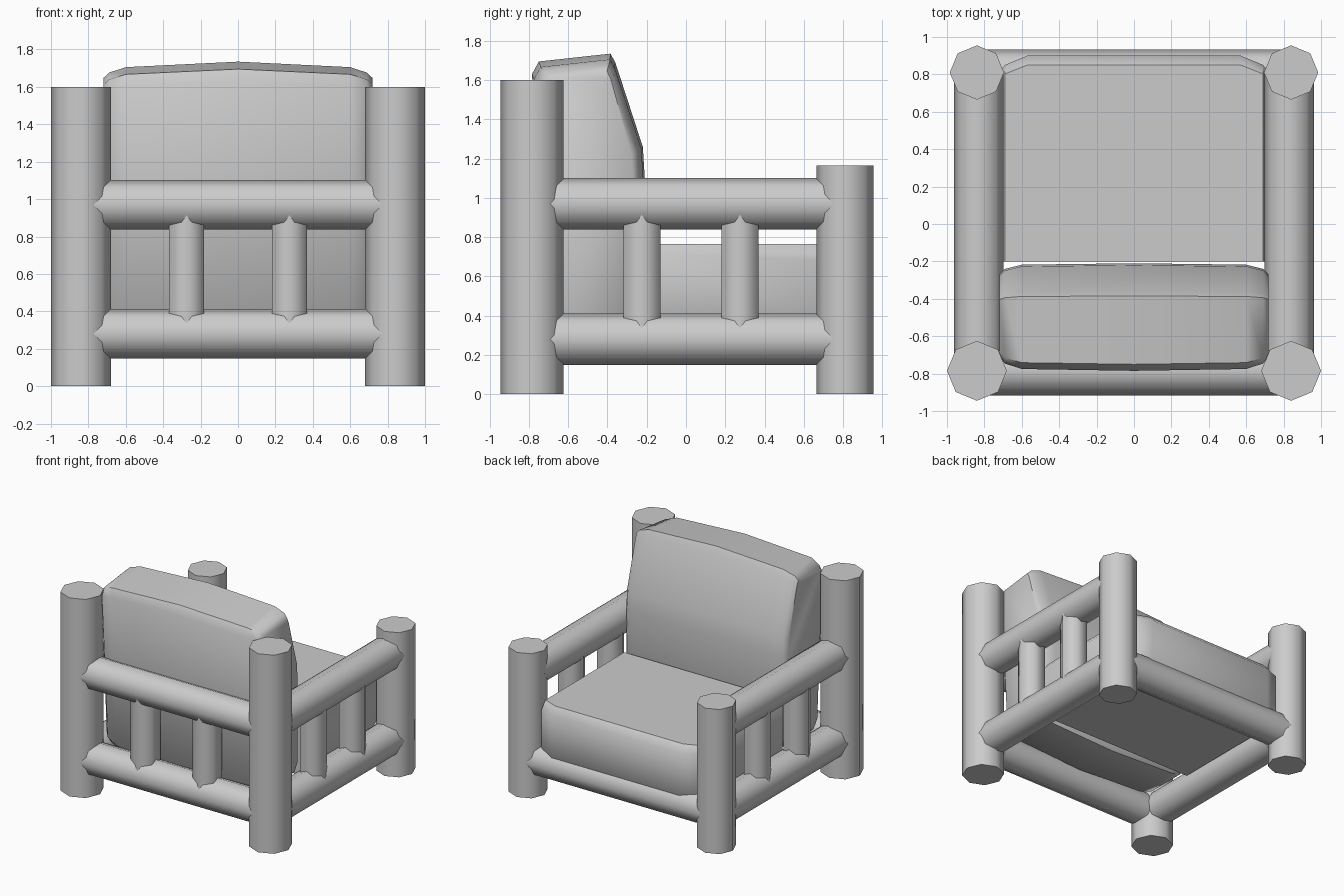
import bpy, bmesh, math
from mathutils import Matrix, Vector

cube = bpy.data.objects.get("Cube")
if cube:
    bpy.data.objects.remove(cube, do_unlink=True)

grey = bpy.data.materials.new("plain_grey")
grey.use_nodes = True
grey.diffuse_color = (0.6, 0.6, 0.6, 1)
grey.node_tree.nodes["Principled BSDF"].inputs["Base Color"].default_value = (0.6, 0.6, 0.6, 1)


def finish(name, bm, angle):
    bmesh.ops.recalc_face_normals(bm, faces=bm.faces)
    mesh = bpy.data.meshes.new(name)
    bm.to_mesh(mesh)
    bm.free()
    mesh.materials.append(grey)
    obj = bpy.data.objects.new(name, mesh)
    bpy.context.collection.objects.link(obj)
    bpy.ops.object.select_all(action='DESELECT')
    obj.select_set(True)
    bpy.context.view_layer.objects.active = obj
    bpy.ops.object.shade_smooth_by_angle(angle=math.radians(angle))


def log(name, start, end, radius, sides=8, spin=0):
    """Faceted log running between two points."""
    a, b = Vector(start), Vector(end)
    bm = bmesh.new()
    bmesh.ops.create_cone(bm, cap_ends=True, segments=sides, radius1=radius,
                          radius2=radius, depth=(b - a).length)
    turn = (b - a).to_track_quat('Z', 'Y').to_matrix().to_4x4()
    bm.transform(Matrix.Translation((a + b) / 2) @ turn @ Matrix.Rotation(spin, 4, 'Z'))
    finish(name, bm, 65)


def cushion(name, profile, pivot, sections, angle):
    """Side profile lofted along x, shrunk about the pivot at each section."""
    bm = bmesh.new()
    rings = []
    for x, sy, sz in sections:
        rings.append([bm.verts.new((x, pivot[0] + (y - pivot[0]) * sy,
                                    pivot[1] + (z - pivot[1]) * sz)) for y, z in profile])
    n = len(profile)
    for r, s in zip(rings, rings[1:]):
        for i in range(n):
            j = (i + 1) % n
            bm.faces.new((r[i], r[j], s[j], s[i]))
    bm.faces.new(rings[0])
    bm.faces.new(rings[-1])
    finish(name, bm, angle)


# Corner posts, side rails and side spindles
BACK, FRONT, SIDE = -0.785, 0.80, 0.83
LOW, HIGH = 0.28, 0.97
for side, s in (("left", 1), ("right", -1)):
    log(f"{side}_tall_post", (s * 0.84, BACK, 0), (s * 0.84, BACK, 1.6), 0.16)
    log(f"{side}_short_post", (s * 0.84, 0.81, 0), (s * 0.84, 0.81, 1.165), 0.145)
    for level, z in (("lower", LOW), ("upper", HIGH)):
        log(f"{side}_{level}_rail", (s * SIDE, BACK, z), (s * SIDE, FRONT, z), 0.132)
    for k, y in enumerate((-0.225, 0.275)):
        log(f"{side}_spindle_{k + 1}", (s * SIDE, y, LOW), (s * SIDE, y, HIGH),
            0.109, 6, math.pi / 2)
    log(f"back_spindle_{side}", (s * 0.275, BACK, LOW), (s * 0.275, BACK, HIGH), 0.109, 6)

# Cross rails
for name, y, z in (("back_lower_rail", BACK, LOW), ("back_upper_rail", BACK, HIGH),
                   ("front_lower_rail", FRONT, LOW)):
    log(name, (-SIDE, y, z), (SIDE, y, z), 0.132)

# Seat cushion
cushion("seat_cushion",
        [(-0.2, 0.3), (0.84, 0.3), (0.9, 0.37), (0.9, 0.71), (0.85, 0.765), (-0.2, 0.765)],
        (-0.2, 0.52),
        [(-0.72, 0.92, 0.82), (-0.69, 0.955, 1), (-0.57, 1, 1),
         (0.57, 1, 1), (0.69, 0.955, 1), (0.72, 0.92, 0.82)], 40)

# Back cushion, with a slight crown in the middle
cushion("back_cushion",
        [(-0.64, 0.29), (-0.26, 0.29), (-0.21, 0.36), (-0.21, 1.1), (-0.22, 1.26),
         (-0.36, 1.69), (-0.385, 1.735), (-0.75, 1.695), (-0.785, 1.63), (-0.7, 0.36)],
        (-0.46, 1.0),
        [(-0.72, 0.76, 0.88), (-0.69, 0.88, 0.92), (-0.6, 0.97, 0.96), (0, 1, 1),
         (0.6, 0.97, 0.96), (0.69, 0.88, 0.92), (0.72, 0.76, 0.88)], 50)
